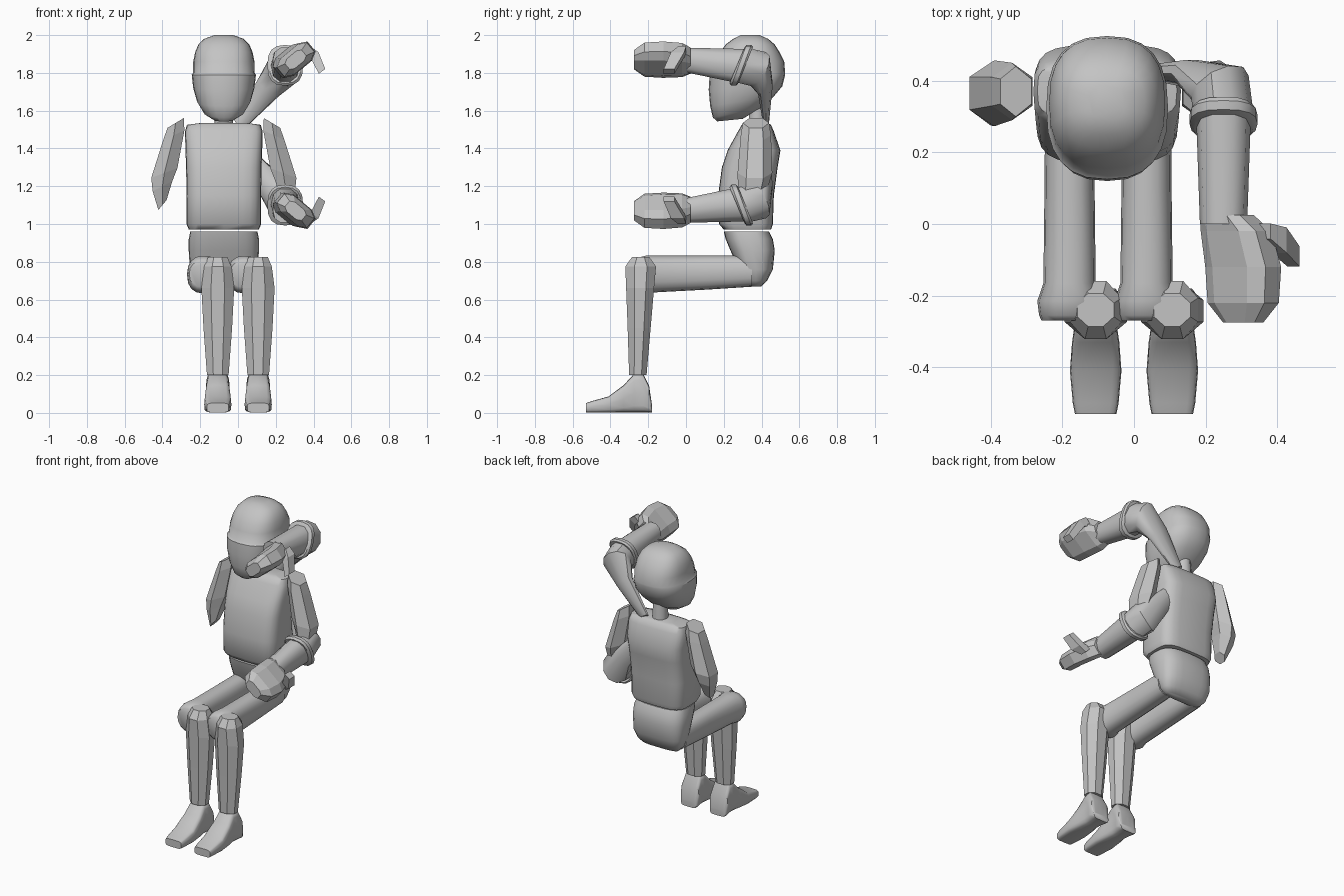
import bpy, bmesh, math
from mathutils import Vector

grey = bpy.data.materials.new("plain_grey")
grey.diffuse_color = (0.55, 0.55, 0.55, 1)
CX = -0.075  # centre line of the body


def ring(c, u, v, n=12, p=2.0, phase=0.0):
    """Superellipse cross-section spanned by half-axes u and v."""
    c, u, v = Vector(c), Vector(u), Vector(v)
    pts = []
    for i in range(n):
        a = 2 * math.pi * (i + phase) / n
        x, y = math.cos(a), math.sin(a)
        x = math.copysign(abs(x) ** (2 / p), x)
        y = math.copysign(abs(y) ** (2 / p), y)
        pts.append(c + u * x + v * y)
    return pts


def loft(name, rings, smooth=None, move=None):
    """Skin a list of rings and cap both ends."""
    bm = bmesh.new()
    rows = [[bm.verts.new(move(p) if move else p) for p in r] for r in rings]
    n = len(rows[0])
    for a, b in zip(rows, rows[1:]):
        for i in range(n):
            j = (i + 1) % n
            bm.faces.new((a[i], a[j], b[j], b[i]))
    bm.faces.new(rows[0])
    bm.faces.new(rows[-1])
    bmesh.ops.recalc_face_normals(bm, faces=bm.faces)
    me = bpy.data.meshes.new(name)
    bm.to_mesh(me)
    bm.free()
    me.materials.append(grey)
    ob = bpy.data.objects.new(name, me)
    bpy.context.collection.objects.link(ob)
    if smooth:
        bpy.ops.object.select_all(action='DESELECT')
        ob.select_set(True)
        bpy.context.view_layer.objects.active = ob
        bpy.ops.object.shade_smooth_by_angle(angle=math.radians(smooth))
    return ob


def body(name, rows, n=24, p=3.0, smooth=50):
    """Stack of horizontal rings: z, half width, front y, back y, tilt."""
    rings = []
    for z, hx, yf, yb, t in rows:
        h = (yb - yf) / 2
        rings.append(ring((CX, (yf + yb) / 2, z), (hx, 0, 0), (0, h, t * h), n, p))
    return loft(name, rings, smooth)


# Torso, pelvis and neck
body("torso", [
    (0.97, .185, .20, .45, 0), (1.0, .198, .175, .46, 0), (1.15, .197, .17, .465, 0),
    (1.3, .2, .19, .485, 0), (1.39, .203, .22, .5, 0), (1.49, .206, .275, .465, 0),
    (1.525, .195, .295, .45, 0), (1.535, .12, .32, .43, 0)], p=4)
body("pelvis", [
    (0.96, .178, .20, .44, 0), (0.92, .186, .21, .46, 0), (0.86, .186, .235, .47, 0),
    (0.76, .18, .28, .46, 0), (0.70, .16, .31, .43, 0), (0.67, .13, .34, .40, 0)])
body("neck", [(1.5, .05, .33, .43, 0), (1.64, .045, .33, .42, 0)], n=10, p=2)

# Head with a stepped face plate edge at brow height
body("head", [
    (1.55, .05, .165, .30, .1), (1.59, .105, .142, .40, .2), (1.65, .142, .128, .465, .15),
    (1.72, .162, .12, .51, .05), (1.79, .170, .125, .525, 0), (1.80, .163, .137, .525, 0),
    (1.86, .162, .155, .52, 0), (1.91, .152, .18, .495, 0), (1.95, .135, .21, .47, 0),
    (1.98, .105, .25, .435, 0), (2.0, .05, .29, .39, 0)], p=2.5, smooth=40)

# Legs: thigh offset outward along the body line, calf and foot below the knee
for side, tx, lx in (("left", -.18, -.107), ("right", .035, .107)):
    thigh = [(-.27, .078, .07, .735), (-.255, .085, .088, .733), (-.215, .09, .1, .732),
             (-.165, .073, .097, .735), (.1, .07, .09, .742), (.35, .068, .082, .75)]
    loft(side + "_thigh", [ring((tx, y, z), (rx, 0, 0), (0, 0, rz), 16, 2.4)
                           for y, rx, rz, z in thigh], 45)
    calf = [(.825, -.24, .055, .05), (.775, -.24, .078, .088), (.66, -.243, .094, .08),
            (.45, -.248, .082, .066), (.2, -.255, .062, .05)]
    loft(side + "_calf", [ring((lx, y, z), (rx, 0, 0), (0, ry, 0), 8, 2, .5)
                          for z, y, rx, ry in calf])
    # Foot runs from heel to toe: y, half width, top height
    foot = [(-.18, .055, .04), (-.195, .066, .14), (-.23, .062, .21), (-.275, .058, .205),
            (-.33, .066, .145), (-.41, .072, .085), (-.5, .064, .06), (-.53, .058, .05)]
    loft(side + "_foot", [ring((lx, y, h / 2 + .002), (w, 0, 0), (0, 0, h / 2), 16, 4.5)
                          for y, w, h in foot], 45)

# Shoulder pieces, mirrored about the body line
for side, s in (("left", -1), ("right", 1)):
    rows = [(1.535, .255, .37, .05, .07), (1.47, .265, .37, .065, .08),
            (1.27, .315, .365, .08, .092), (1.2, .325, .355, .06, .08),
            (1.1, .325, .33, .025, .045)]
    loft(side + "_shoulder", [ring((CX + s * dx, y, z), (rx, 0, s * -.03), (0, ry, 0), 6, 2, .5)
                              for z, dx, y, rx, ry in rows])


# Two bent arms: one raised, one lowered as its vertical mirror image
def same(p):
    return p


def flipped(p):
    return Vector((p.x, p.y, 2.94 - p.z))


for tag, f in (("raised", same), ("lowered", flipped)):
    loft(tag + "_upper_arm", [
        ring((.25, .30, 1.84), (.085, 0, 0), (0, .035, .095), 10),
        ring((.24, .385, 1.82), (.08, .03, -.03), (0, .05, .085), 10),
        ring((.16, .42, 1.72), (.055, 0, -.045), (0, .04, .02), 10),
        ring((.01, .425, 1.53), (.03, 0, -.02), (0, .015, .01), 10)], 40, f)
    loft(tag + "_elbow_cuff", [
        ring((.25, y, 1.84), (r * .88, 0, 0), (0, .04, r), 16, 2.6)
        for y, r in ((.315, .098), (.305, .108), (.28, .108), (.27, .095))], 40, f)
    loft(tag + "_forearm", [
        ring((.25, .29, 1.838), (.076, 0, 0), (0, .035, .092), 10, 2.4),
        ring((.25, .0, 1.868), (.066, 0, 0), (0, 0, .068), 10, 2.4)], 40, f)
    # Tilted mitten hand, wrist to fingertips: y, x, z, half width, half thickness
    hand = [(.025, .26, 1.865, .075, .055), (-.02, .285, 1.868, .105, .062),
            (-.12, .305, 1.87, .115, .062), (-.22, .305, 1.87, .108, .058),
            (-.275, .305, 1.87, .06, .035)]
    loft(tag + "_hand", [ring((x, y, z), (.77 * w, 0, .64 * w), (-.64 * t, 0, .77 * t), 8, 3.2, .5)
                         for y, x, z, w, t in hand], None, f)
    loft(tag + "_thumb", [
        ring((.36, -.02, 1.92), (.03, 0, .03), (0, .03, 0), 4, 2, .5),
        ring((.405, -.045, 1.895), (.03, 0, .02), (0, .05, 0), 4, 2, .5),
        ring((.445, -.09, 1.808), (.024, 0, .018), (0, .04, 0), 4, 2, .5)], None, f)
